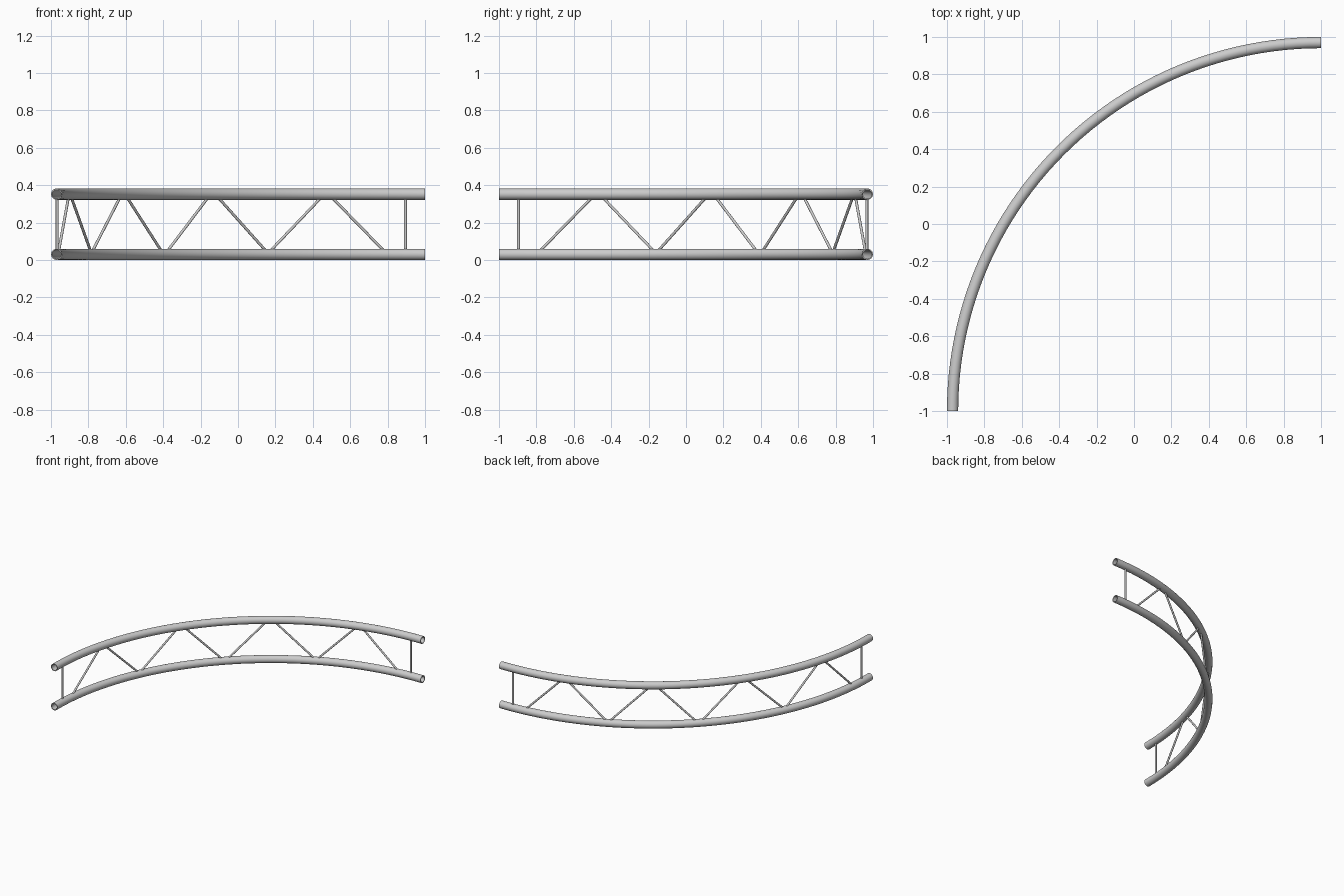
import bpy, bmesh
from math import sin, cos, pi, radians, hypot
from mathutils import Vector

if "Cube" in bpy.data.objects:
    bpy.data.objects.remove(bpy.data.objects["Cube"])

CENTRE = Vector((1, -1, 0))     # centre of the quarter circle
R = 1.97                        # centreline radius
TUBE, BORE, ROD = 0.03, 0.0235, 0.0075
Z_LOW, Z_HIGH = 0.03, 0.352
EMBED = 0.004                   # how far rods sink into the tube wall


def point(deg, z, out=0.0):
    a = radians(deg)            # 0 = the +x end, 90 = the -y end
    return CENTRE + Vector((-(R + out) * sin(a), (R + out) * cos(a), z))


def finish(name, bm):
    bmesh.ops.recalc_face_normals(bm, faces=bm.faces)
    me = bpy.data.meshes.new(name)
    bm.to_mesh(me)
    bm.free()
    ob = bpy.data.objects.new(name, me)
    bpy.context.collection.objects.link(ob)
    bpy.ops.object.select_all(action='DESELECT')
    ob.select_set(True)
    bpy.context.view_layer.objects.active = ob
    bpy.ops.object.shade_smooth_by_angle(angle=radians(35))
    return ob


def bridge(bm, a, b):
    n = len(a)
    for i in range(n):
        j = (i + 1) % n
        bm.faces.new((a[i], a[j], b[j], b[i]))


def chord_tube(name, z, steps=48, sides=24):
    # Hollow pipe swept along the quarter circle, open at both ends
    bm = bmesh.new()
    skins = []
    for r in (TUBE, BORE):
        rings = [[bm.verts.new(point(90 * s / steps,
                                     z + r * sin(2 * pi * k / sides),
                                     r * cos(2 * pi * k / sides)))
                  for k in range(sides)] for s in range(steps + 1)]
        for a, b in zip(rings, rings[1:]):
            bridge(bm, a, b)
        skins.append(rings)
    for end in (0, -1):
        bridge(bm, skins[0][end], skins[1][end])
    return finish(name, bm)


def rod(name, deg_low, deg_high, sides=16):
    # Straight rod with level-cut ends seated in the two chord tubes
    z0, z1 = Z_LOW + TUBE - EMBED, Z_HIGH - TUBE + EMBED
    p, q = point(deg_low, z0), point(deg_high, z1)
    d = q - p
    run = hypot(d.x, d.y)
    mid = radians((deg_low + deg_high) / 2)
    along = Vector((-cos(mid), -sin(mid), 0)) * (ROD * d.length / d.z)
    across = Vector((-sin(mid), cos(mid), 0)) * ROD
    bm = bmesh.new()
    ends = [[bm.verts.new(c + along * cos(2 * pi * k / sides)
                          + across * sin(2 * pi * k / sides))
             for k in range(sides)] for c in (p, q)]
    bridge(bm, *ends)
    for e in ends:
        bm.faces.new(e)
    return finish(name, bm)


# Upper and lower curved chords
chord_tube("lower_chord", Z_LOW)
chord_tube("upper_chord", Z_HIGH)

# Uprights near both ends, and diagonals mirrored about the middle (45 degrees)
half = [(3.05, 3.05), (6.6, 14.4), (24.6, 16.6), (25.8, 33.9), (44.1, 36.3)]
for i, (low, high) in enumerate(half):
    kind = "upright" if i == 0 else f"diagonal_{i}"
    rod(f"{kind}_right", low, high)
    rod(f"{kind}_left", 90 - low, 90 - high)
